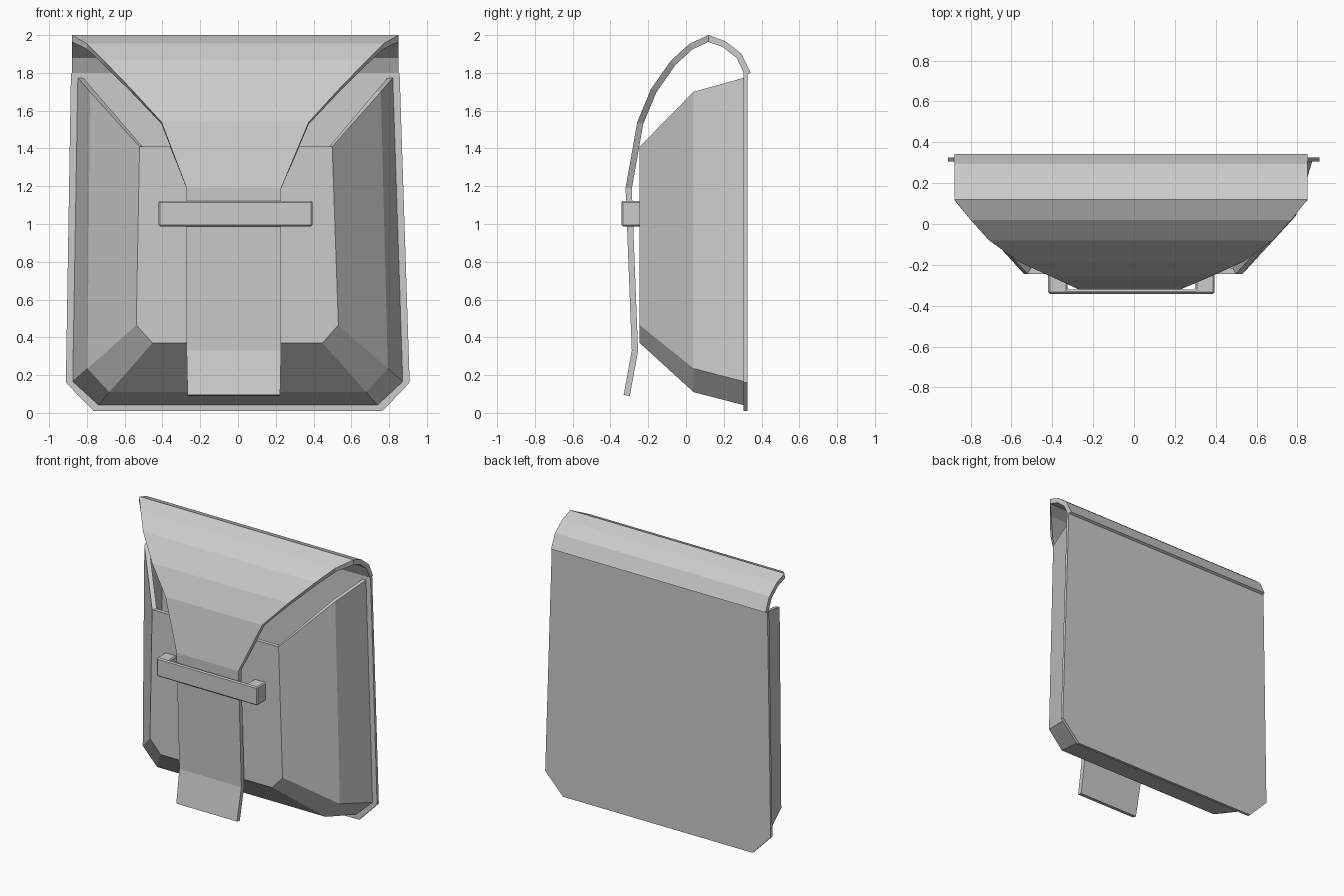
import bpy
import bmesh
from mathutils import Vector

if "Cube" in bpy.data.objects:
    bpy.data.objects.remove(bpy.data.objects["Cube"], do_unlink=True)


def finish(name, bm):
    mesh = bpy.data.meshes.new(name)
    bm.to_mesh(mesh)
    bm.free()
    obj = bpy.data.objects.new(name, mesh)
    bpy.context.collection.objects.link(obj)
    return obj


def loft_shell(name, rows, centre, thickness, cap=False):
    """Skin rows of points, turn the faces away from centre, thicken inward."""
    bm = bmesh.new()
    rings = [[bm.verts.new(p) for p in row] for row in rows]
    for a, b in zip(rings, rings[1:]):
        for i in range(len(a) - 1):
            bm.faces.new((a[i], a[i + 1], b[i + 1], b[i]))
    if cap:
        bm.faces.new(rings[-1])
    bmesh.ops.recalc_face_normals(bm, faces=bm.faces)
    bm.normal_update()
    facing = sum(f.normal.dot(f.calc_center_median() - Vector(centre)) for f in bm.faces)
    if facing < 0:
        bmesh.ops.reverse_faces(bm, faces=bm.faces)
    obj = finish(name, bm)
    mod = obj.modifiers.new("Thickness", "SOLIDIFY")
    mod.thickness = thickness
    mod.offset = -1
    mod.use_even_offset = True
    return obj


def extrude_outline(name, points, direction):
    bm = bmesh.new()
    face = bm.faces.new([bm.verts.new(p) for p in points])
    new = bmesh.ops.extrude_face_region(bm, geom=[face])["geom"]
    bmesh.ops.translate(bm, vec=direction,
                        verts=[v for v in new if isinstance(v, bmesh.types.BMVert)])
    bmesh.ops.recalc_face_normals(bm, faces=bm.faces)
    return finish(name, bm)


def mirrored(half, y, lean):
    """Chamfered U outline from its right half; the top leans slightly to -x."""
    right = [(x - lean * z, y, z) for x, z in half]
    left = [(-x - lean * z, y, z) for x, z in reversed(half)]
    return right + left


LEAN = 0.008

# Pouch: U-shaped rings from the back to the closed front, open at the top
pouch_rings = [
    (0.31, [(0.835, 1.775), (0.875, 0.165), (0.74, 0.04)]),
    (0.04, [(0.77, 1.70), (0.795, 0.235), (0.68, 0.11)]),
    (-0.245, [(0.51, 1.41), (0.535, 0.465), (0.45, 0.37)]),
]
loft_shell("pouch", [mirrored(half, y, LEAN) for y, half in pouch_rings],
           (0, 0.1, 0.9), 0.03, cap=True)

# Back panel, a little wider than the pouch
panel = [(0.87, 1.8), (0.91, 0.16), (0.765, 0.01)]
extrude_outline("back_panel", mirrored(panel, 0.305, LEAN), (0, 0.02, 0))

# Flap: (y, z, half width) from the back edge over the top to the tongue tip
flap_path = [
    (0.342, 1.80, 0.865), (0.295, 1.90, 0.865), (0.21, 1.967, 0.865),
    (0.12, 2.0, 0.865), (0.02, 1.955, 0.785), (-0.08, 1.865, 0.695),
    (-0.185, 1.715, 0.55), (-0.258, 1.54, 0.39), (-0.32, 1.19, 0.25),
    (-0.312, 0.98, 0.25), (-0.287, 0.33, 0.25), (-0.33, 0.095, 0.245),
]
flap_rows = []
for y, z, w in flap_path:
    shift = -0.015 if z > 1.3 else -0.022
    flap_rows.append([(shift - w, y, z), (shift + w, y, z)])
loft_shell("flap", flap_rows, (0, 0, 1), 0.033)

# Strap loop: shallow bracket that holds the tongue against the pouch
strap = [(-0.42, -0.235), (-0.42, -0.342), (0.395, -0.342), (0.395, -0.235),
         (0.3, -0.235), (0.3, -0.322), (-0.325, -0.322), (-0.325, -0.235)]
loop = extrude_outline("strap_loop", [(x, y, 0.988) for x, y in strap], (0, 0, 0.135))
bevel = loop.modifiers.new("Soft edges", "BEVEL")
bevel.width = 0.008
bevel.segments = 1
